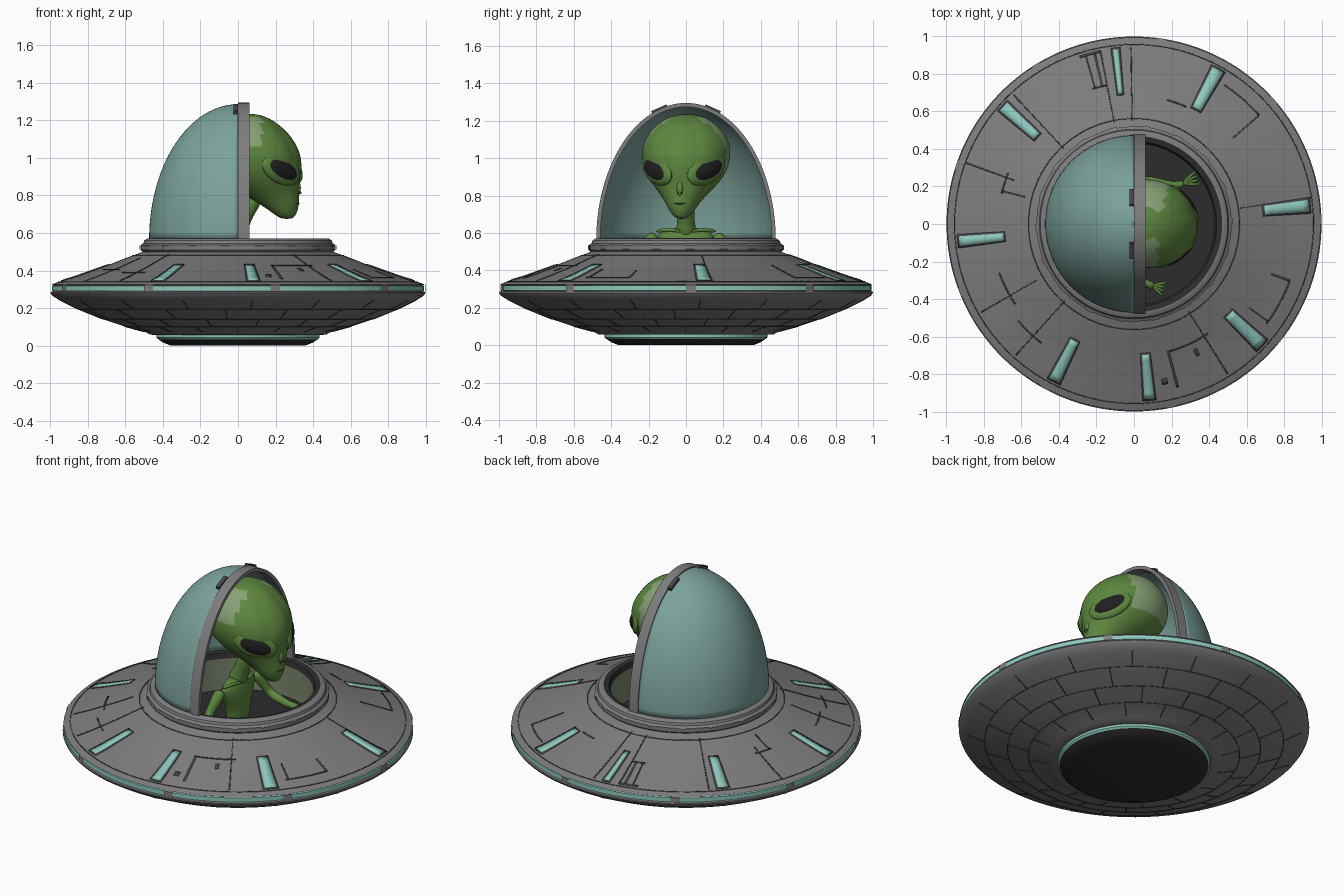
import bpy, bmesh, math
from mathutils import Vector, Matrix

old = bpy.data.objects.get("Cube")
if old:
    bpy.data.objects.remove(old, do_unlink=True)


def material(name, *rgb):
    m = bpy.data.materials.new(name)
    m.use_nodes = True
    m.diffuse_color = (*rgb, 1)
    m.node_tree.nodes["Principled BSDF"].inputs["Base Color"].default_value = (*rgb, 1)
    return m


HULL = material("hull_grey", .21, .205, .21)
SEAM = material("seam_dark_grey", .06, .06, .062)
LIGHT = material("light_teal", .27, .58, .51)
GLASS = material("dome_teal", .2, .36, .33)
SKIN = material("skin_green", .11, .24, .05)
PALE = material("pale_skin_green", .24, .36, .18)
LIP = material("lip_dark_green", .05, .09, .025)
EYE = material("eye_black", .015, .014, .015)
WALL = material("cabin_olive", .2, .24, .15)
BLACK = material("base_black", .025, .025, .025)


def finish(name, bm, mat, subsurf=0, solid=0, offset=0):
    mesh = bpy.data.meshes.new(name)
    bm.to_mesh(mesh)
    bm.free()
    mesh.materials.append(mat)
    mesh.shade_smooth()
    if not subsurf:
        mesh.set_sharp_from_angle(angle=math.radians(32))
    ob = bpy.data.objects.new(name, mesh)
    bpy.context.scene.collection.objects.link(ob)
    if solid:
        mod = ob.modifiers.new("thickness", "SOLIDIFY")
        mod.thickness, mod.offset = solid, offset
    if subsurf:
        mod = ob.modifiers.new("smooth", "SUBSURF")
        mod.levels = mod.render_levels = subsurf
    return ob


def bridge(bm, rows, closed):
    for a, b in zip(rows, rows[1:]):
        n = len(a)
        for i in range(n if closed else n - 1):
            j = (i + 1) % n
            bm.faces.new((a[i], a[j], b[j], b[i]))


def revolve(name, profile, mat, a0=0, a1=360, solid=0):
    bm = bmesh.new()
    steps = max(2, round((a1 - a0) / 2.8))
    angles = [math.radians(a0 + (a1 - a0) * i / steps) for i in range(steps + 1)]
    rows = [[bm.verts.new((r * math.cos(a), r * math.sin(a), z)) for a in angles]
            for r, z in profile]
    bridge(bm, rows, False)
    bmesh.ops.remove_doubles(bm, verts=bm.verts, dist=1e-5)
    return finish(name, bm, mat, solid=solid, offset=-1)


def loft(name, rings, mat, subsurf=0):
    bm = bmesh.new()
    rows = [[bm.verts.new(p) for p in ring] for ring in rings]
    bridge(bm, rows, True)
    bm.faces.new(rows[0][::-1])
    bm.faces.new(rows[-1])
    bmesh.ops.recalc_face_normals(bm, faces=bm.faces)
    return finish(name, bm, mat, subsurf)


def tube(name, points, radii, mat, sides=8):
    pts = [Vector(p) for p in points]
    rings = []
    for i, (p, r) in enumerate(zip(pts, radii)):
        t = (pts[min(i + 1, len(pts) - 1)] - pts[max(i - 1, 0)]).normalized()
        u = t.cross(Vector((.3, .2, 1))).normalized()
        v = t.cross(u)
        turns = [math.tau * k / sides for k in range(sides)]
        rings.append([p + r * (u * math.cos(a) + v * math.sin(a)) for a in turns])
    return loft(name, rings, mat, 1)


def ellipsoid(name, matrix, scale, mat):
    bm = bmesh.new()
    bmesh.ops.create_uvsphere(bm, u_segments=24, v_segments=16, radius=1,
                              matrix=matrix @ Matrix.Diagonal((*scale, 1)))
    return finish(name, bm, mat)


# Saucer: every profile runs from the bottom centre outward, up and back in
UNDER = [(.435, .056), (.47, .058), (.49, .07), (.6, .1), (.735, .145), (.87, .2),
         (.95, .24), (.99, .265)]
TOP = [(.995, .325), (.97, .335), (.87, .365), (.71, .422), (.6, .466), (.52, .495)]
revolve("base_disc", [(0, 0), (.36, 0), (.4, .016), (.425, .033)], BLACK)
revolve("base_light", [(.425, .033), (.435, .042), (.435, .056)], LIGHT)
revolve("lower_hull", UNDER + [(1, .28), (.998, .286), (.985, .29)], HULL)
revolve("rim_light", [(.985, .29), (.993, .292), (.993, .318), (.985, .32)], LIGHT)
revolve("upper_hull", [(.985, .32)] + TOP, HULL)
revolve("collar", [(.52, .495), (.51, .5), (.52, .51), (.52, .535), (.505, .545),
                   (.5, .56), (.485, .57), (.47, .572)], HULL)
revolve("collar_liner", [(.47, .572), (.44, .565), (.43, .535)], BLACK)
revolve("cabin_wall", [(.43, .535), (.43, .34)], WALL)
revolve("cabin_floor", [(.43, .34), (0, .34)], BLACK)
for i in range(9):
    a = 40 * i - 80
    revolve("rim_clamp", [(.985, .284), (1, .288), (1, .322), (.985, .327)], HULL, a, a + 3)
for i in range(18):
    revolve("collar_clamp", [(.515, .51), (.525, .513), (.525, .532), (.515, .537)],
            HULL, 20 * i, 20 * i + 5)


# Thin plates that follow the hull, given as radius and angle ranges
def height(profile, r):
    for (a, za), (b, zb) in zip(profile, profile[1:]):
        if min(a, b) <= r <= max(a, b):
            return za + (zb - za) * (r - a) / (b - a)
    return profile[-1][1]


def plates(name, specs, mat, profile=TOP, lift=.002, thick=.008):
    bm = bmesh.new()
    for r0, r1, a0, a1 in specs:
        nr = 8 if r1 - r0 > .04 else 1
        na = max(1, math.ceil((a1 - a0) / 3))
        rows = []
        for i in range(nr + 1):
            r = r0 + (r1 - r0) * i / nr
            turns = [math.radians(a0 + (a1 - a0) * k / na) for k in range(na + 1)]
            rows.append([bm.verts.new((r * math.cos(a), r * math.sin(a),
                                       height(profile, r) + lift)) for a in turns])
        bridge(bm, rows, False)
    for f in bm.faces:
        f.normal_update()
        if f.normal.z < 0:
            f.normal_flip()
    return finish(name, bm, mat, solid=thick)


def ray(r0, r1, a, width):
    half = math.degrees(width / (r0 + r1))
    return r0, r1, a - half, a + half


def arc(r, a0, a1, width=.007):
    return r, r + width, a0, a1


lamps = [(61.5, .055), (6, .055), (-43.5, .06), (-85, .045), (-117, .05), (185.6, .045),
         (138, .05), (96, .025)]
plates("lamp_frames", [ray(.69, .945, a, w + .02) for a, w in lamps], SEAM, lift=.001)
plates("hull_lamps", [ray(.7, .935, a, w) for a, w in lamps], LIGHT, lift=.003)
seams = [ray(.55, .94, a, .006) for a in (91, 101, 133, -58, -132)]
seams += [ray(.68, .95, 160, .007), ray(.6, .72, 166, .007), ray(.57, .95, 8.5, .005),
          ray(.7, .9, -75, .012), ray(.7, .88, 41, .007), ray(.78, .88, -20, .01),
          ray(.76, .88, -36, .007), ray(.75, .93, 103, .01), ray(.75, .93, 106, .007),
          ray(.6, .94, -150, .005), ray(.74, .78, -64, .02), ray(.84, .87, -79, .03)]
seams += [arc(.88, 41, 57), arc(.7, -75, -56), arc(.88, -37, -20), arc(.93, 101, 108, .012),
          arc(.75, 101, 107), arc(.68, 66, 75), arc(.72, 158, 167), arc(.56, 0, 360, .004),
          arc(.955, 0, 360, .004), arc(.8, -140, -128), arc(.76, 200, 214)]
plates("upper_panel_seams", seams, SEAM, lift=-.001)

# Staggered panels underneath
under = [arc(r, 0, 360, .004) for r in (.6, .72, .85)]
for k, (r0, r1) in enumerate([(.5, .6), (.6, .72), (.72, .85), (.85, .95)]):
    under += [ray(r0, r1, 22.5 * i + 9 * k, .005) for i in range(16)]
plates("lower_panel_seams", under, SEAM, UNDER, .001, .006)

# Half dome with its metal arch and clips
quarter = [math.radians(90 * i / 28) for i in range(29)]
revolve("glass_dome", [(.474 * math.cos(t), .565 + .722 * math.sin(t)) for t in quarter],
        GLASS, 90, 270, solid=.008)
rings = []
for i in range(65):
    t = math.pi * i / 64
    c, s = math.cos(t), math.sin(t)
    rings.append([(x, k * .48 * c, .56 + (.735 - .48 * (1 - k)) * s)
                  for x, k in ((0, 1), (.062, 1), (.062, .955), (0, .955))])
loft("dome_arch", rings, HULL)
for side in (-1, 1):
    bm = bmesh.new()
    bmesh.ops.create_cube(bm, size=1, matrix=Matrix.Translation((-.012, side * .14, 1.258))
                          @ Matrix.Rotation(-side * .42, 4, "X")
                          @ Matrix.Diagonal((.025, .09, .025, 1)))
    finish("arch_clip", bm, SEAM)

# Head: stacked ovals of (height, back, front, half width), turned slightly
HEAD = Matrix.Translation((0, .012, 0)) @ Matrix.Rotation(math.radians(-8), 4, "Z")
ovals = [(.675, .235, .29, .02), (.69, .21, .308, .043), (.72, .17, .32, .066),
         (.76, .11, .328, .09), (.8, .03, .326, .118), (.86, -.08, .326, .172),
         (.92, -.15, .336, .213), (.99, -.18, .34, .233), (1.06, -.18, .318, .235),
         (1.13, -.15, .272, .205), (1.19, -.1, .205, .148), (1.222, -.04, .145, .09),
         (1.236, .02, .09, .03)]
rings = []
for z, back, front, wide in ovals:
    ring = []
    for i in range(48):
        t = math.tau * i / 48
        off = min(t, math.tau - t)
        groove = .03 * math.exp(-((off - .4) / .12) ** 2) if .95 < z < 1.21 else 0
        g = 1.01 - groove
        ring.append(((back + front) / 2 + (front - back) / 2 * math.cos(t) * g,
                     wide * math.sin(t) * g, z))
    rings.append(ring)
head = loft("head", rings, SKIN, 2)
head.data.materials.append(PALE)
for f in head.data.polygons:
    c = f.center
    if c.x < .15 and abs(c.y) > .085 and c.z > (.9 if c.y > 0 else 1.04):
        f.material_index = 1
head.data.transform(HEAD)

for side in (-1, 1):
    # Wraparound eyes set in lids
    d = Vector((-.66, .66 * side, .37)).normalized()
    n = Vector((.72, .69 * side, 0))
    n = (n - d * n.dot(d)).normalized()
    frame = Matrix((d, n, d.cross(n))).transposed().to_4x4()
    place = HEAD @ Matrix.Translation((.25, .132 * side, .938)) @ frame
    ellipsoid("eyelid", place, (.13, .034, .076), SKIN)
    ellipsoid("eye", place, (.114, .042, .06), EYE)
    ellipsoid("nostril", HEAD @ Matrix.Translation((.334, .011 * side, .815)),
              (.006, .004, .006), LIP)
ellipsoid("nose", HEAD @ Matrix.Translation((.322, 0, .84)), (.016, .018, .042), SKIN)
ellipsoid("mouth", HEAD @ Matrix.Translation((.318, 0, .757)), (.013, .032, .005), LIP)

# Body
rings = []
for z, rx, ry in [(.34, .06, .09), (.42, .058, .085), (.5, .065, .12), (.56, .06, .15),
                  (.6, .05, .15), (.63, .035, .085)]:
    rings.append([(rx * math.cos(math.tau * i / 16), ry * math.sin(math.tau * i / 16), z)
                  for i in range(16)])
loft("torso", rings, SKIN, 2)
tube("neck", [(-.01, 0, .58), (.01, 0, .64), (.04, 0, .71), (.1, 0, .82)],
     [.07, .05, .046, .06], SKIN, 12)


def arm(side, shoulder, elbow, wrist, reach):
    s, e, w, f = (Vector(p) for p in (shoulder, elbow, wrist, reach))
    tube(side + "_arm", [s, s.lerp(e, .15), s.lerp(e, .6), e, e.lerp(w, .4), w, w.lerp(f, .4)],
         [.025, .042, .03, .028, .03, .02, .026], SKIN)
    across = (f - w).cross(Vector((0, 0, 1))).normalized()
    for k in (-1.5, -.5, .5, 1.5):
        tip = f + across * k * .025
        tube(side + "_finger", [w.lerp(f, .3), w.lerp(tip, .7) + Vector((0, 0, .008)), tip],
             [.011, .01, .006], SKIN, 6)
    tube(side + "_collarbone", [(.05, s.y * .15, .605), (.045, s.y * .5, .622), s * 1.02],
         [.01, .011, .014], SKIN, 6)


arm("back", (0, .165, .595), (.06, .235, .44), (.22, .2, .42), (.35, .25, .41))
arm("front", (0, -.165, .595), (-.03, -.27, .45), (.07, -.32, .42), (.17, -.35, .41))
